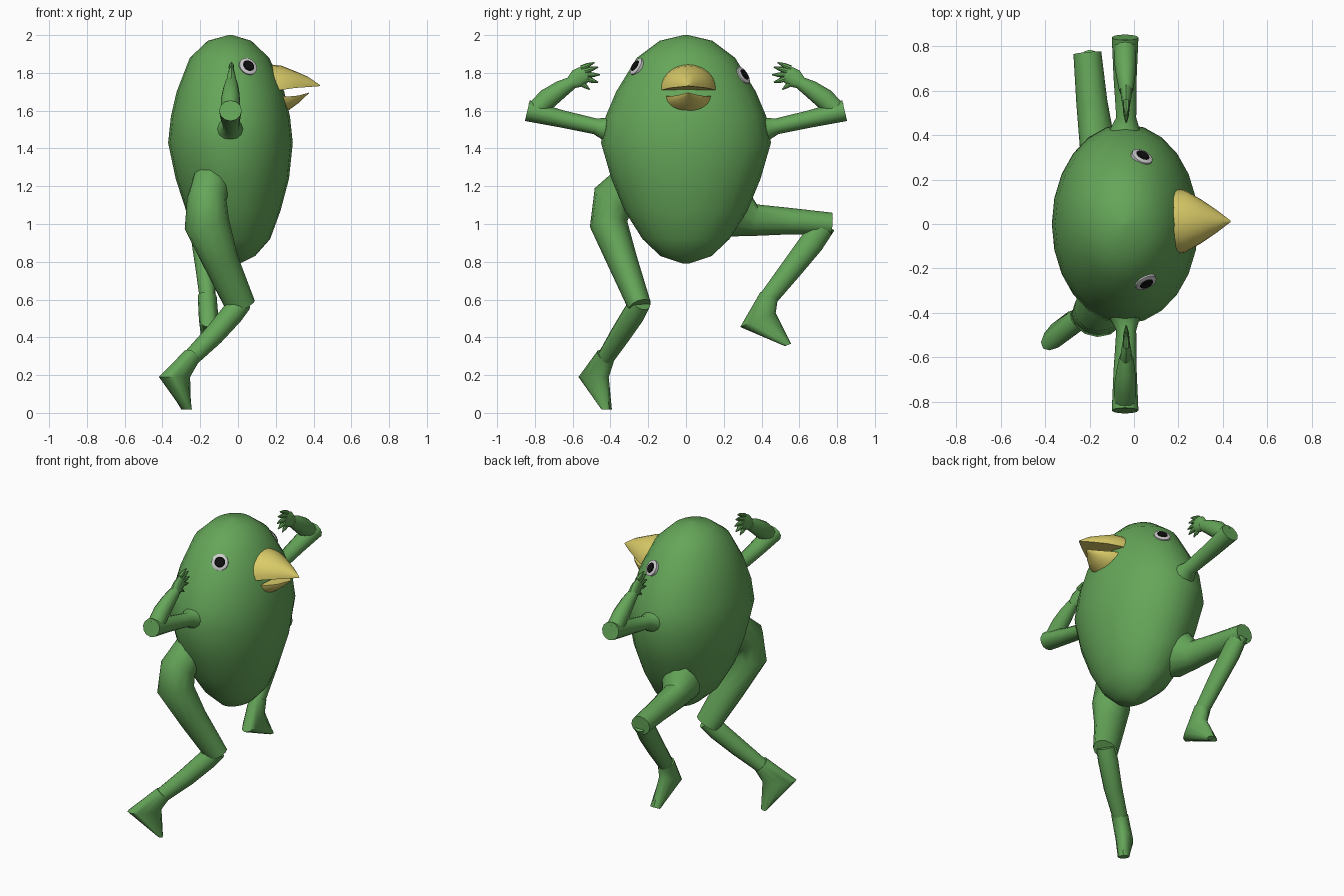
import bpy, bmesh
from math import sin, cos, pi, radians
from mathutils import Vector as V

if "Cube" in bpy.data.objects:
    bpy.data.objects.remove(bpy.data.objects["Cube"])


def material(name, rgb):
    m = bpy.data.materials.new(name)
    m.diffuse_color = (*rgb, 1)
    m.use_nodes = True
    m.node_tree.nodes["Principled BSDF"].inputs["Base Color"].default_value = m.diffuse_color
    return m


GREEN = material("green", (0.13, 0.38, 0.10))
YELLOW = material("yellow", (0.70, 0.60, 0.14))
WHITE = material("pale grey", (0.55, 0.55, 0.55))
BLACK = material("black", (0.005, 0.005, 0.005))


def ring(c, u, v, n=12, arc=2 * pi):
    """Closed ellipse, or an open arc whose ends get joined by a flat side."""
    k = n if arc > 6 else n - 1
    return [V(c) + V(u) * cos(arc * i / k) + V(v) * sin(arc * i / k) for i in range(n)]


def loft(name, rings, mat, angle=40):
    bm = bmesh.new()
    rows = [[bm.verts.new(p) for p in r] for r in rings]
    n = len(rows[0])
    for a, b in zip(rows, rows[1:]):
        for i in range(n):
            j = (i + 1) % n
            bm.faces.new((a[i], a[j], b[j], b[i]))
    bm.faces.new(rows[0])
    bm.faces.new(rows[-1])
    bmesh.ops.recalc_face_normals(bm, faces=bm.faces)
    me = bpy.data.meshes.new(name)
    bm.to_mesh(me)
    bm.free()
    me.shade_smooth()
    me.set_sharp_from_angle(angle=radians(angle))
    me.materials.append(mat)
    ob = bpy.data.objects.new(name, me)
    bpy.context.collection.objects.link(ob)
    return ob


def tube(name, pts, axis=(1, 0, 0), mat=GREEN, n=12):
    """pts: (x, y, z, radius along axis, radius across it)."""
    P = [V(p[:3]) for p in pts]
    rings = []
    for i, p in enumerate(pts):
        t = (P[min(i + 1, len(P) - 1)] - P[max(i - 1, 0)]).normalized()
        u = V(axis)
        u = (u - t * u.dot(t)).normalized()
        rings.append(ring(P[i], u * p[3], t.cross(u) * p[4], n))
    return loft(name, rings, mat)


# egg-shaped body: z, centre x, half depth, half width
body = loft("body", [ring((cx, 0, z), (rx, 0, 0), (0, ry, 0), 24) for z, cx, rx, ry in (
    (2.0, -.04, .01, .012), (1.97, -.045, .115, .14), (1.88, -.045, .21, .26),
    (1.70, -.04, .285, .37), (1.57, -.04, .315, .425), (1.43, -.04, .33, .45),
    (1.24, -.03, .30, .395), (1.07, -.025, .25, .325), (.92, -.01, .18, .23),
    (.83, 0, .09, .135), (.79, 0, .01, .015))], GREEN, 60)

# beak halves: x, half width, flat edge z, outer z
for name, prof in (
        ("upper_beak", ((.17, .153, 1.705, 1.845), (.23, .14, 1.71, 1.838), (.30, .10, 1.72, 1.81),
                        (.37, .053, 1.725, 1.78), (.435, .003, 1.73, 1.735))),
        ("lower_beak", ((.19, .13, 1.68, 1.565), (.265, .11, 1.675, 1.6),
                        (.32, .065, 1.68, 1.64), (.375, .003, 1.695, 1.692)))):
    loft(name, [ring((x, .012, z0), (0, w, 0), (0, 0, z1 - z0), 13, pi)
                for x, w, z0, z1 in prof], YELLOW)

# eyes: discs lying on the body surface
for side, target in (("right", (.05, -.257, 1.83)), ("left", (.035, .30, 1.785))):
    _, loc, nor, _ = body.closest_point_on_mesh(V(target))
    u = nor.orthogonal().normalized()
    w = nor.cross(u)
    for part, r, h, mat in (("eye", .05, .012, WHITE), ("pupil", .034, .017, BLACK)):
        loft(side + "_" + part, [ring(loc + nor * d, u * r * k, w * r * k, 20)
                                 for d, k in ((-.02, 1), (h * .6, 1), (h, .8))], mat)

# mirrored arms with hands
for s, side in ((1, "left"), (-1, "right")):
    def arm(part, pts, n=12):
        tube(side + part, [(x, s * y, z, a, b) for x, y, z, a, b in pts], n=n)

    arm("_upper_arm", [(-.04, .36, 1.49, .10, .11), (-.04, .43, 1.505, .065, .06),
                       (-.035, .48, 1.517, .045, .042), (-.04, .66, 1.557, .052, .046),
                       (-.04, .84, 1.60, .06, .056)])
    arm("_forearm", [(-.04, .80, 1.60, .05, .05), (-.04, .73, 1.665, .05, .055),
                     (-.037, .66, 1.715, .042, .046), (-.035, .60, 1.75, .032, .033)])
    arm("_hand", [(-.035, .615, 1.742, .028, .03), (-.035, .575, 1.77, .024, .05),
                  (-.035, .53, 1.797, .016, .045)])
    for i, (y0, z0, y1, z1) in enumerate(((.555, 1.825, .485, 1.855), (.54, 1.81, .465, 1.83),
                                          (.53, 1.79, .455, 1.79), (.53, 1.77, .465, 1.75),
                                          (.56, 1.75, .51, 1.712))):
        m = ((y0 + y1) / 2, (z0 + z1) / 2)
        arm(f"_finger_{i + 1}", [(-.035, y0, z0, .015, .015), (-.035, *m, .013, .013),
                                 (-.035, y1, z1, .003, .003)], 8)


def foot(name, ankle, r, heel, instep, toe, axis):
    """Wedge bending from the ankle over the heel to the toe."""
    heel, instep, toe, ankle, axis = map(V, (heel, instep, toe, ankle, axis))
    v = (instep - heel) / 2
    d = ((heel + instep) / 2 - ankle).normalized()
    va = v - d * v.dot(d)
    loft(name, [ring(ankle, axis * r, va.normalized() * r),
                ring((heel + instep) / 2, axis * .052, v),
                ring(toe, axis * .035, v.normalized() * .018)], GREEN)


# right leg, knee bent with the foot trailing
tube("right_thigh", [(-.14, -.27, 1.23, .10, .11), (-.165, -.385, 1.13, .105, .115),
                     (-.165, -.41, 1.00, .12, .10), (-.09, -.335, .80, .095, .08),
                     (.015, -.245, .565, .08, .062)])
tube("right_shin", [(.02, -.24, .585, .055, .055), (-.03, -.275, .525, .06, .06),
                    (-.13, -.35, .41, .055, .055), (-.255, -.43, .285, .045, .045)], (1, -1, 0))
foot("right_foot", (-.245, -.425, .30), .05, (-.41, -.56, .19), (-.262, -.418, .19),
     (-.272, -.42, .018), V((1, -1, 0)).normalized())

# left leg, thigh lifted out sideways
tube("left_thigh", [(-.14, .25, 1.07, .12, .15), (-.165, .36, 1.02, .08, .085),
                    (-.19, .55, 1.015, .07, .07), (-.21, .77, 1.0, .063, .06)])
tube("left_shin", [(-.20, .73, 1.0, .05, .065), (-.19, .665, .90, .055, .065),
                   (-.175, .56, .765, .05, .058), (-.16, .43, .60, .042, .048)])
foot("left_foot", (-.163, .44, .62), .05, (-.155, .287, .455), (-.155, .475, .53),
     (-.155, .54, .36), (1, 0, 0))
